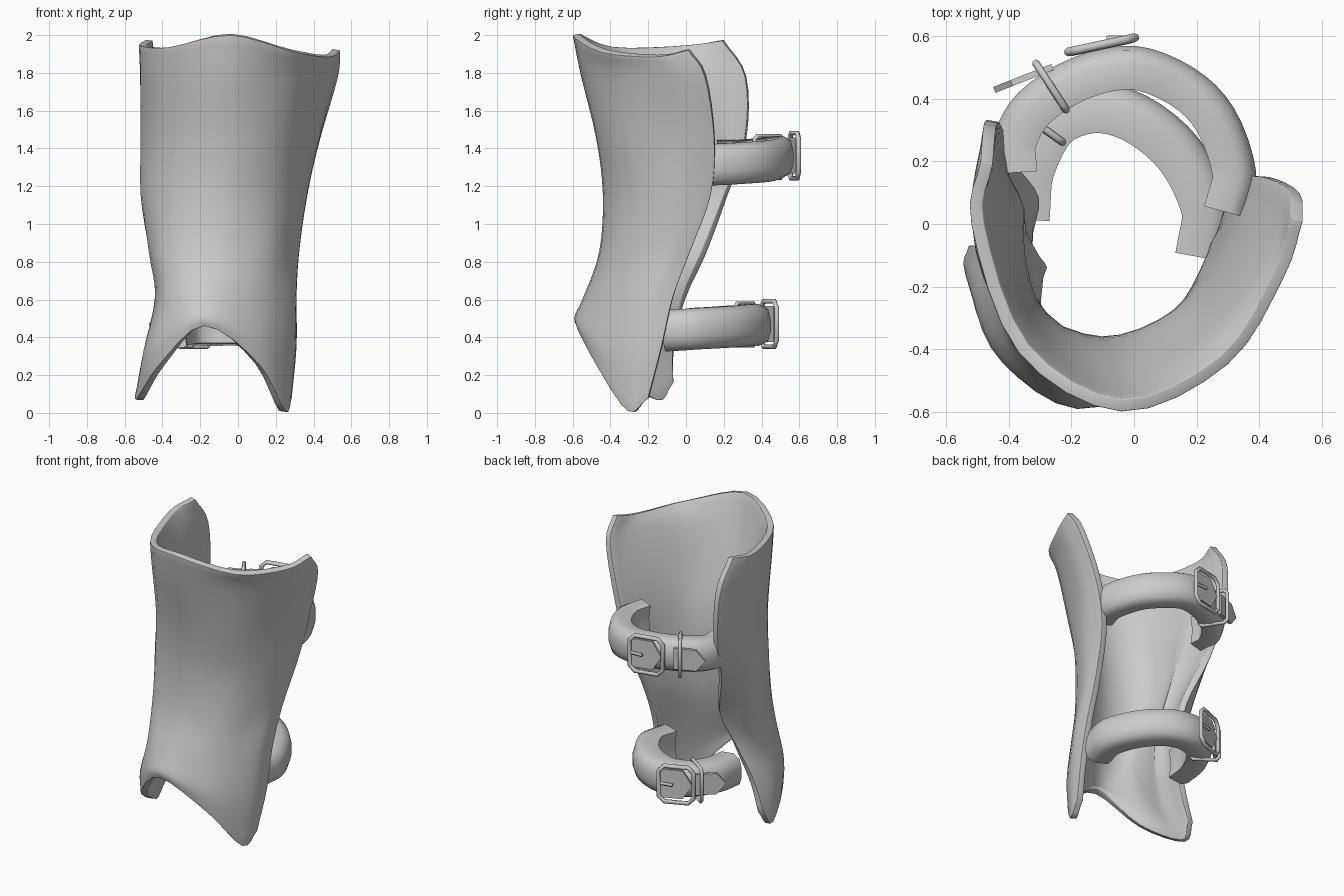
import bpy
import bmesh
import math
from mathutils import Vector, Matrix

if "Cube" in bpy.data.objects:
    bpy.data.objects.remove(bpy.data.objects["Cube"], do_unlink=True)

# One plain grey for every part
grey = bpy.data.materials.new("plain_grey")
grey.use_nodes = True
colour = (0.6, 0.6, 0.6, 1)
grey.diffuse_color = colour
grey.node_tree.nodes["Principled BSDF"].inputs["Base Color"].default_value = colour


def spline(points, steps):
    """Smooth curve passing through every given point."""
    pts = [Vector(p) for p in points]
    pts = [2 * pts[0] - pts[1]] + pts + [2 * pts[-1] - pts[-2]]
    result = []
    for a, b, c, d in zip(pts, pts[1:], pts[2:], pts[3:]):
        for i in range(steps):
            t = i / steps
            result.append(0.5 * (2 * b + (c - a) * t + (2 * a - 5 * b + 4 * c - d) * t ** 2
                                 + (3 * b - a - 3 * c + d) * t ** 3))
    result.append(pts[-2])
    return result


def loft(name, rows, closed=False):
    """Skin a list of equally long point rows; closed rows get end caps."""
    bm = bmesh.new()
    grid = [[bm.verts.new(p) for p in row] for row in rows]
    for low, high in zip(grid, grid[1:]):
        count = len(low)
        for i in range(count if closed else count - 1):
            j = (i + 1) % count
            bm.faces.new((low[i], low[j], high[j], high[i]))
    if closed:
        bm.faces.new(grid[0])
        bm.faces.new(grid[-1])
        bmesh.ops.recalc_face_normals(bm, faces=bm.faces)
    mesh = bpy.data.meshes.new(name)
    bm.to_mesh(mesh)
    bm.free()
    obj = bpy.data.objects.new(name, mesh)
    bpy.context.collection.objects.link(obj)
    return obj


def finish(obj, angle=40):
    obj.data.materials.append(grey)
    bpy.ops.object.select_all(action="DESELECT")
    obj.select_set(True)
    bpy.context.view_layer.objects.active = obj
    bpy.ops.object.shade_smooth_by_angle(angle=math.radians(angle))


def tube(name, points, radius, frame, cyclic=True):
    """Round wire through points given in a local frame."""
    curve = bpy.data.curves.new(name, "CURVE")
    curve.dimensions = "3D"
    curve.bevel_depth = radius
    curve.bevel_resolution = 1
    curve.use_fill_caps = True
    line = curve.splines.new("POLY")
    line.points.add(len(points) - 1)
    for slot, p in zip(line.points, points):
        slot.co = (*(frame @ Vector(p)), 1)
    line.use_cyclic_u = cyclic
    curve.materials.append(grey)
    bpy.context.collection.objects.link(bpy.data.objects.new(name, curve))


def rounded_loop(width, height, cut):
    """Rectangle with chamfered corners in the local XY plane."""
    w, h = width / 2, height / 2
    return [(w, h - cut, 0), (w - cut, h, 0), (cut - w, h, 0), (-w, h - cut, 0),
            (-w, cut - h, 0), (cut - w, -h, 0), (w - cut, -h, 0), (w, cut - h, 0)]


def plate(name, width, height, depth, frame):
    """Strap end with a pointed tip towards local +X."""
    w, h = width / 2, height / 2
    outline = [(-w, -h), (w * 0.4, -h), (w, 0), (w * 0.4, h), (-w, h)]
    rows = [[frame @ Vector((x, y, z)) for x, y in outline] for z in (-depth / 2, depth / 2)]
    finish(loft(name, rows, closed=True))


# Shin plate: each row runs from the -X back edge round the front to the +X back edge
top_row = [(-.49, .2, 1.975), (-.52, 0, 1.945), (-.37, -.41, 1.935), (-.04, -.6, 2),
           (.3, -.45, 1.91), (.48, -.17, 1.885), (.54, .01, 1.92)]
level_rows = {
    1.78: [(-.48, .32), (-.515, 0), (-.38, -.38), (-.06, -.555), (.27, -.41), (.48, -.1), (.53, .1)],
    1.45: [(-.46, .32), (-.515, .05), (-.39, -.32), (-.08, -.475), (.23, -.36), (.41, -.04), (.435, .15)],
    1.15: [(-.42, .22), (-.515, -.02), (-.4, -.31), (-.1, -.44), (.19, -.33), (.35, -.08), (.365, .13)],
    .85: [(-.33, .11), (-.47, -.06), (-.4, -.34), (-.13, -.46), (.16, -.36), (.31, -.12), (.32, .02)],
    .61: [(-.37, 0), (-.44, -.14), (-.38, -.42), (-.16, -.545), (.12, -.43), (.29, -.22), (.31, -.07)],
}
low_row = [(-.46, -.06, .38), (-.5, -.25, .33), (-.42, -.44, .39), (-.18, -.59, .51),
           (.12, -.48, .39), (.28, -.28, .3), (.31, -.13, .35)]
bottom_row = [(-.53, -.07, .17), (-.54, -.16, .07), (-.42, -.44, .25), (-.18, -.58, .46),
              (.11, -.48, .26), (.25, -.31, .01), (.285, -.2, .08)]
shin_rows = [top_row]
shin_rows += [[(x, y, z) for x, y in row] for z, row in level_rows.items()]
shin_rows += [low_row, bottom_row]
across = [spline(row, 4) for row in shin_rows]
columns = [spline(column, 4) for column in zip(*across)]
shin = loft("shin_plate", columns)
# Make the surface face away from the leg before it is thickened inwards
middle = shin.data.polygons[len(shin.data.polygons) // 2]
if middle.normal.y > 0:
    shin.data.flip_normals()
finish(shin, 60)

# Thin at the rim, padded in the middle, fullest on the -X side
full = 0.2
padding = shin.vertex_groups.new(name="padding")
last_column, last_row = len(columns) - 1, len(columns[0]) - 1
for i in range(last_column + 1):
    for j in range(last_row + 1):
        side = min(1, min(i, last_column - i) / 3)
        height = min(1, 3 * min(j, last_row - j) / last_row)
        bulge = max(0, 1 - abs(i - 4) / 6)
        padding.add([i * (last_row + 1) + j], (0.04 + side * height * (0.04 + 0.09 * bulge)) / full, "REPLACE")
wall = shin.modifiers.new("wall", "SOLIDIFY")
wall.thickness = full
wall.offset = -1
wall.vertex_group = "padding"
rim = shin.modifiers.new("rolled_rim", "BEVEL")
rim.width = 0.016
rim.segments = 3
rim.limit_method = "ANGLE"
rim.angle_limit = math.radians(50)

# Padded section of a strap: fraction of depth towards the leg, height
section = [(1, .09), (.4, .105), (.1, .08), (0, .02), (0, -.04),
           (.1, -.09), (.4, -.115), (1, -.1), (.9, 0)]


def strap(name, path, depth, buckle_at, keeper_at):
    """Padded strap with its buckle, keeper loop and loose end."""
    points = spline(path, 4)
    up = Vector((0, 0, 1))
    rows, frames = [], []
    for i, p in enumerate(points):
        along = points[min(i + 1, len(points) - 1)] - points[max(i - 1, 0)]
        along.z = 0
        along.normalize()
        out = along.cross(up)
        if out.dot(Vector((p.x + 0.04, p.y, 0))) < 0:
            out = -out
        rows.append([p - out * d * depth + up * h for d, h in section])
        frame = Matrix((along, up, out)).transposed().to_4x4()
        frame.translation = p
        frames.append(frame)
    finish(loft(name, rows, closed=True), 50)

    # Buckle frame, prong and the flat strap piece beneath them
    place = frames[buckle_at] @ Matrix.Translation((0, 0, 0.012))
    tube(name + "_buckle", rounded_loop(0.22, 0.24, 0.035), 0.014, place)
    tube(name + "_prong", [(-0.1, 0, 0), (-0.02, 0, 0.015)], 0.01, place, cyclic=False)
    plate(name + "_buckle_tongue", 0.2, 0.19, 0.015, place @ Matrix.Translation((0, 0, -0.008)))

    # Keeper loop wraps the strap, standing across its length
    hoop = frames[keeper_at] @ Matrix.Translation((0, 0, -0.05)) @ Matrix.Rotation(math.pi / 2, 4, "Y")
    tube(name + "_keeper", rounded_loop(0.18, 0.225, 0.02), 0.012, hoop)

    # Loose end sticks out past the keeper
    end = frames[keeper_at] @ Matrix.Translation((0.06, 0, 0.02)) @ Matrix.Rotation(-0.2, 4, "Y")
    plate(name + "_loose_end", 0.2, 0.14, 0.02, end)


strap("upper_strap",
      [(.36, .02, 1.32), (.39, .17, 1.32), (.32, .37, 1.33), (.19, .5, 1.34), (0, .57, 1.36),
       (-.2, .53, 1.36), (-.37, .42, 1.35), (-.45, .28, 1.34), (-.45, .16, 1.34)], .14, 18, 22)
strap("lower_strap",
      [(.29, -.12, .44), (.31, .06, .45), (.21, .27, .46), (.04, .41, .47),
       (-.14, .45, .47), (-.31, .38, .47), (-.41, .2, .46), (-.43, .02, .45)], .16, 18, 21)
